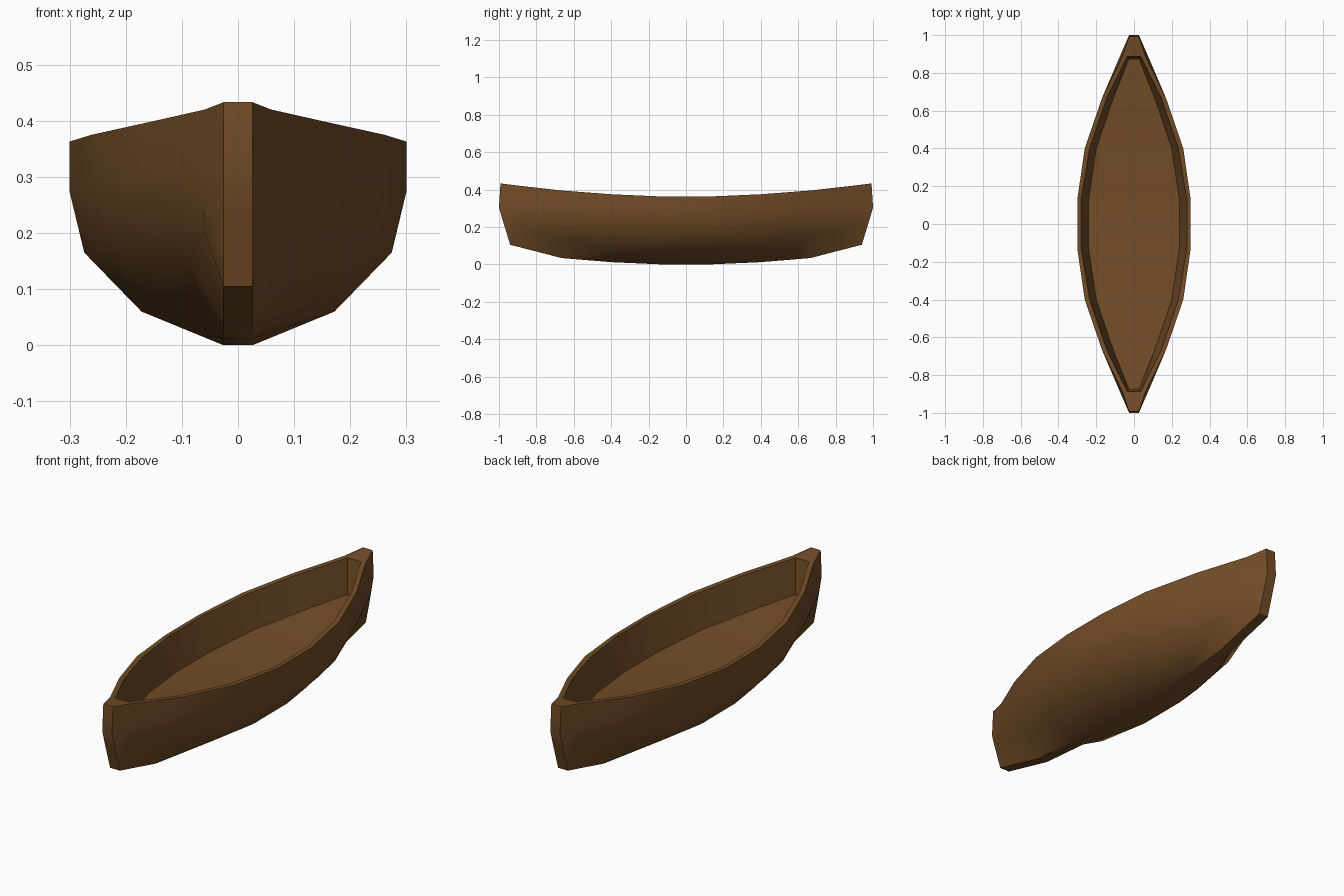
import bpy, bmesh, math

if "Cube" in bpy.data.objects:
    bpy.data.objects.remove(bpy.data.objects["Cube"])

wood = bpy.data.materials.new("brown_wood")
wood.diffuse_color = (0.17, 0.073, 0.02, 1)
wood.use_nodes = True
wood.node_tree.nodes["Principled BSDF"].inputs["Base Color"].default_value = wood.diffuse_color

# Half stations from midship to stem, each: keel, lower chine, upper chine,
# topside, outer rim, inner rim, floor edge (half width, y, z)
def station(y, pts):
    return [(x, y, z) for x, z in pts]

half = [
    station(0.13, [(.026, .002), (.172, .06), (.274, .165), (.30, .273), (.30, .363), (.28, .363), (.24, .2)]),
    station(0.40, [(.026, .012), (.145, .075), (.238, .18), (.261, .285), (.261, .375), (.235, .375), (.20, .212)]),
    station(0.665, [(.026, .034), (.09, .14), (.155, .21), (.17, .30), (.17, .395), (.145, .395), (.11, .232)]),
    [(.026, .94, .105), (.06, .915, .205), (.062, .917, .25), (.062, .917, .315),
     (.059, .893, .42), (.035, .888, .42), (.027, .873, .25)],
]
# Stem post; the inner points coincide with the last station and get merged
stem = [(.026, .94, .105), (.026, .96, .17), (.026, .98, .235), (.026, 1.0, .305),
        (.026, .992, .433)] + half[-1][5:]
half[0][0] = (.026, .13, 0)
half.append(stem)

# Both ends are the same
rows = [[(x, -y, z) for x, y, z in s] for s in reversed(half)] + half

bm = bmesh.new()
rings = []
for s in rows:
    right = [bm.verts.new(p) for p in s]
    left = [bm.verts.new((-x, y, z)) for x, y, z in s]
    rings.append(right + left[::-1])

# Loft hull, rim, inner walls, floor and keel
n = len(rings[0])
for a, b in zip(rings, rings[1:]):
    for i in range(n):
        j = (i + 1) % n
        bm.faces.new((a[i], b[i], b[j], a[j]))

# Stem faces, end decks and inner end walls
for r in (rings[0], rings[-1]):
    for i in range(n // 2 - 1):
        bm.faces.new((r[i], r[i + 1], r[n - 2 - i], r[n - 1 - i]))

bmesh.ops.remove_doubles(bm, verts=bm.verts[:], dist=0.0005)
bmesh.ops.recalc_face_normals(bm, faces=bm.faces[:])

mesh = bpy.data.meshes.new("boat_hull")
bm.to_mesh(mesh)
bm.free()
mesh.materials.append(wood)
hull = bpy.data.objects.new("boat_hull", mesh)
bpy.context.collection.objects.link(hull)
bpy.context.view_layer.objects.active = hull
hull.select_set(True)
bpy.ops.object.shade_smooth_by_angle(angle=math.radians(40))
